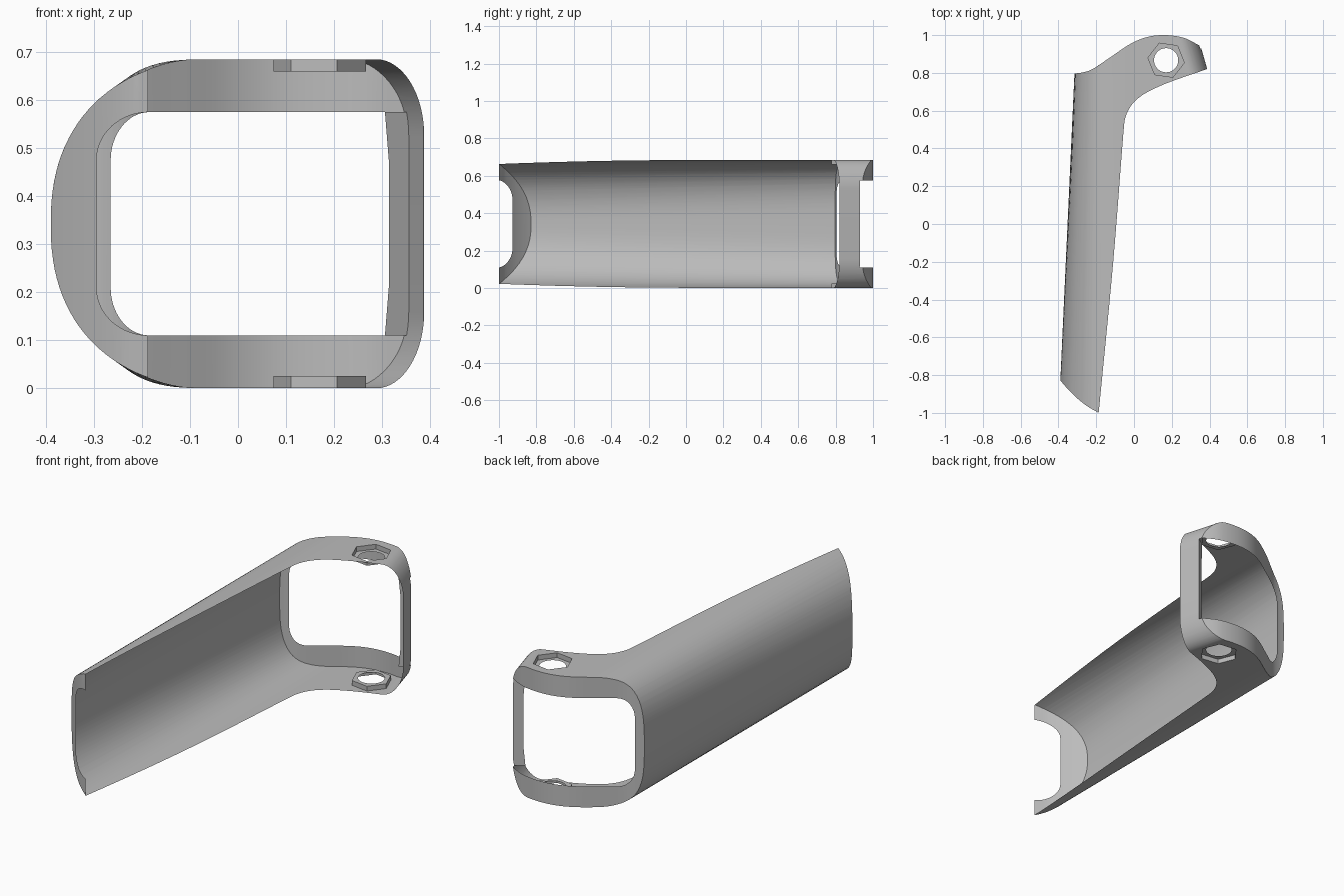
import bpy, bmesh
from math import sin, cos, pi, radians
from mathutils import Vector

cube = bpy.data.objects.get("Cube")
if cube:
    bpy.data.objects.remove(cube, do_unlink=True)


def make_material(name, value):
    mat = bpy.data.materials.new(name)
    mat.use_nodes = True
    colour = (value, value, value, 1)
    mat.diffuse_color = colour
    mat.node_tree.nodes["Principled BSDF"].inputs["Base Color"].default_value = colour
    return mat


grey = make_material("plain grey", 0.5)
open_side = make_material("open side helper", 0.5)   # faces removed at the end
HEIGHT, MID = 0.685, 0.3425


def spline(points, steps=8):
    """Smooth curve through the points."""
    pts = [Vector(p) for p in points]
    pts = [2 * pts[0] - pts[1]] + pts + [2 * pts[-1] - pts[-2]]
    out = []
    for a, b, c, d in zip(pts, pts[1:], pts[2:], pts[3:]):
        m, n = (c - a) / 2, (d - b) / 2
        # limit the tangents so that uneven spacing does not overshoot
        span = (c - b).length
        m = m.normalized() * min(m.length, span)
        n = n.normalized() * min(n.length, span)
        for i in range(steps):
            t = i / steps
            h = t * t * (3 - 2 * t)
            out.append(b * (1 - h) + c * h + m * (t * (1 - t) ** 2) - n * (t * t * (1 - t)))
    return out + [pts[-2]]


def corner(cx, cz, a, b, start, steps=16, power=1.0):
    """Quarter superellipse, counterclockwise from the start angle in degrees."""
    out = []
    for i in range(steps + 1):
        t = radians(start) + pi / 2 * i / steps
        c, s = cos(t), sin(t)
        out.append((cx + a * abs(c) ** power * (1 if c > 0 else -1),
                    cz + b * abs(s) ** power * (1 if s > 0 else -1)))
    return out


def solid(name, ring_a, ring_b, side_slot):
    """Closed prism between two rings; side_slot(i) gives each side's material."""
    bm = bmesh.new()
    a = [bm.verts.new(p) for p in ring_a]
    b = [bm.verts.new(p) for p in ring_b]
    n = len(a)
    for i in range(n):
        j = (i + 1) % n
        bm.faces.new((a[i], a[j], b[j], b[i])).material_index = side_slot(i)
    for cap in (a, b):
        bm.faces.new(cap).material_index = 1
    bmesh.ops.recalc_face_normals(bm, faces=bm.faces[:])
    mesh = bpy.data.meshes.new(name)
    bm.to_mesh(mesh)
    bm.free()
    mesh.materials.append(grey)
    mesh.materials.append(open_side)
    obj = bpy.data.objects.new(name, mesh)
    bpy.context.collection.objects.link(obj)
    return obj


def combine(obj, tool, operation):
    mod = obj.modifiers.new("cut", "BOOLEAN")
    mod.operation, mod.solver, mod.object = operation, "EXACT", tool
    bpy.context.view_layer.objects.active = obj
    bpy.ops.object.modifier_apply(modifier=mod.name)
    bpy.data.objects.remove(tool, do_unlink=True)


# Plan outline: curved back of the head, open inner side, slanted lower end
back = spline([(-.5, .795), (-.315, .797), (-.23, .815), (-.125, .883), (-.02, .953),
               (.07, .99), (.165, 1.0), (.265, .985), (.355, .94)])
inner = spline([(.386, .82), (.175, .746), (.06, .692), (0, .645), (-.036, .59),
                (-.052, .53), (-.11, -.2), (-.187, -1)])
end = spline([(-.187, -1), (-.25, -.963), (-.32, -.905), (-.39, -.828), (-.5, -.68)])
outline = back + [Vector((.515, .865))] + inner + end[1:]
first_open = len(back) + 1
last_open = first_open + len(inner) - 1
shell = solid("grip_shell", [(p.x, p.y, -.1) for p in outline],
              [(p.x, p.y, HEIGHT + .1) for p in outline],
              lambda i: int(first_open <= i < last_open))


# Cross-section: deep and round at the lower end, boxier towards the head
def section_ring(y):
    depth = .34 - .046 * (y + .83)
    power = 2 / (2.25 + .56 * (y + .9))
    left = (corner(-.05, MID, depth, MID, 90, 28, power)
            + corner(-.05, MID, depth, MID, 180, 28, power)[1:])
    right = corner(.278, .16, .11, .16, 270) + corner(.278, HEIGHT - .16, .11, .16, 0)
    return ([(x, y, z) for x, z in left]
            + [(x - .29 * (y - .82), y, z) for x, z in right])


combine(shell, solid("section_helper", section_ring(-1.15), section_ring(1.15),
                     lambda i: 0), "INTERSECT")

# Rounded opening through the lower end and the back of the head
low, high = .11, .575


def opening_ring(y):
    a, b = .11 - .017 * (y + .95), .1
    loop = (corner(-.185, high - b, a, b, 90) + corner(-.185, low + b, a, b, 180)
            + [(.306, low), (.314, low + .1), (.314, high - .1), (.306, high)])
    return [(x, y, z) for x, z in loop]


combine(shell, solid("opening_helper", opening_ring(-1.2), opening_ring(1.2),
                     lambda i: 1), "DIFFERENCE")

# Recess behind the end bar: only its slanted wall stays as the bar's inner strip
recess = [(.25, .862), (.42, .974), (.42, 1.1), (.25, 1.1)]
combine(shell, solid("recess_helper", [(x, y, low) for x, y in recess],
                     [(x, y, high) for x, y in recess],
                     lambda i: int(i > 0)), "DIFFERENCE")


# Hexagonal pockets and round bolt holes, top and bottom
def ring(sides, radius, z, turn=0):
    return [(.17 + radius * cos(turn + 2 * pi * i / sides),
             .867 + radius * sin(turn + 2 * pi * i / sides), z) for i in range(sides)]


for z0, z1 in ((-.1, .025), (HEIGHT - .025, HEIGHT + .1)):
    pocket = solid("pocket_helper", ring(6, .097, z0, radians(-8)),
                   ring(6, .097, z1, radians(-8)), lambda i: 0)
    for face in pocket.data.polygons:
        face.material_index = 0
    combine(shell, pocket, "DIFFERENCE")
combine(shell, solid("hole_helper", ring(40, .064, -.2), ring(40, .064, .9),
                     lambda i: 1), "DIFFERENCE")

# Remove the open inner side so that only the thin skin is left
bm = bmesh.new()
bm.from_mesh(shell.data)
bmesh.ops.delete(bm, geom=[f for f in bm.faces if f.material_index == 1], context="FACES")
bm.to_mesh(shell.data)
bm.free()
shell.data.materials.clear()
shell.data.materials.append(grey)
bpy.data.materials.remove(open_side)

bpy.ops.object.select_all(action="DESELECT")
shell.select_set(True)
bpy.context.view_layer.objects.active = shell
bpy.ops.object.shade_smooth_by_angle(angle=radians(30))
